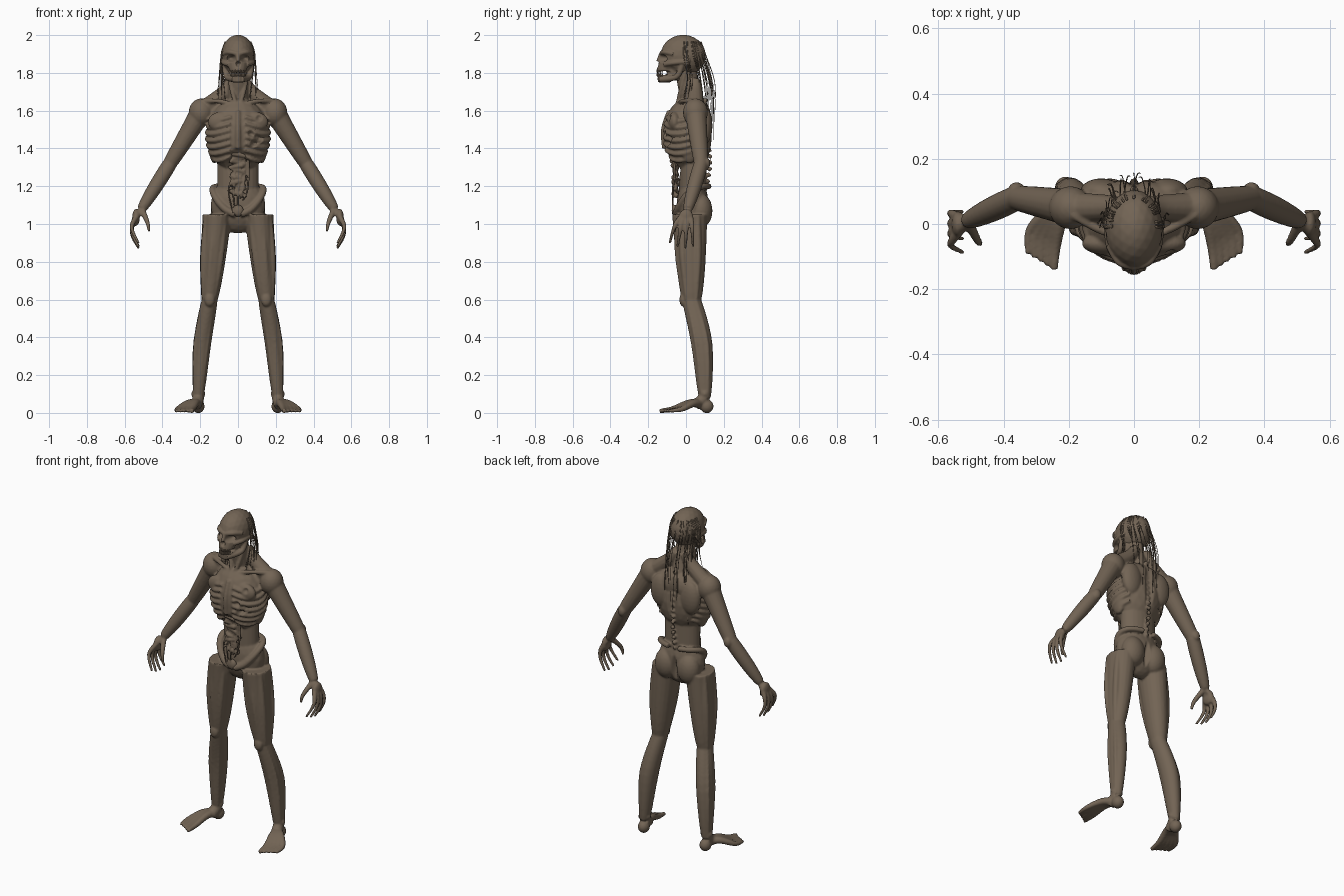
import bpy, bmesh, math, random
from mathutils import Vector, Matrix

if "Cube" in bpy.data.objects:
    bpy.data.objects.remove(bpy.data.objects["Cube"])
random.seed(4)

skin = bpy.data.materials.new("dried brown skin")
skin.use_nodes = True
brown = (.17, .128, .09, 1)
skin.diffuse_color = brown
skin.node_tree.nodes["Principled BSDF"].inputs["Base Color"].default_value = brown


def smooth_path(points, steps):
    """Catmull-Rom curve through the points."""
    points = [Vector(p) for p in points]
    path = []
    for i, (here, after) in enumerate(zip(points, points[1:])):
        before = points[max(i - 1, 0)]
        beyond = points[min(i + 2, len(points) - 1)]
        leave, arrive = (after - before) / 2, (beyond - here) / 2
        for k in range(steps):
            t = k / steps
            ease = t * t * (3 - 2 * t)
            path.append(here.lerp(after, ease) + leave * t * (1 - t) ** 2
                        - arrive * t * t * (1 - t))
    return path + [points[-1]]


def tube(bm, points, start, end=None, swell=0, flat=1, level=False, sides=12):
    """Tapering tube through the points; level rings stay horizontal."""
    end = start if end is None else end
    path = smooth_path(points, 12 // len(points) + 2)
    rings, turn, old = [], Matrix.Identity(3), None
    last = len(path) - 1
    for i, point in enumerate(path):
        way = (path[min(i + 1, last)] - path[max(i - 1, 0)]).normalized()
        if not level:
            if old is None:
                turn = way.to_track_quat('Z', 'Y').to_matrix()
            else:
                turn = old.rotation_difference(way).to_matrix() @ turn
        old = way
        t = i / last
        radius = start + (end - start) * t + swell * math.sin(math.pi * t)
        angles = [math.tau * k / sides for k in range(sides)]
        rings.append([bm.verts.new(point + turn @ Vector(
            (radius * math.cos(a), radius * flat * math.sin(a), 0))) for a in angles])
    for low, high in zip(rings, rings[1:]):
        for k in range(sides):
            bm.faces.new((low[k - 1], low[k], high[k], high[k - 1]))
    bm.faces.new(rings[0])
    bm.faces.new(rings[-1])


def blob(bm, centre, radii):
    place = Matrix.Translation(centre) @ Matrix.Diagonal((*radii, 1))
    bmesh.ops.create_icosphere(bm, subdivisions=3, radius=1, matrix=place)


def mirror(bm):
    """Copy everything so far to the other side."""
    copied = bmesh.ops.duplicate(bm, geom=bm.verts[:] + bm.edges[:] + bm.faces[:])["geom"]
    for item in copied:
        if isinstance(item, bmesh.types.BMVert):
            item.co.x = -item.co.x


def finish(name, bm, voxel=0):
    """Make the object, fusing overlapping masses when a voxel size is given."""
    bmesh.ops.recalc_face_normals(bm, faces=bm.faces[:])
    mesh = bpy.data.meshes.new(name)
    bm.to_mesh(mesh)
    bm.free()
    part = bpy.data.objects.new(name, mesh)
    bpy.context.collection.objects.link(part)
    if voxel:
        fuse = part.modifiers.new("fuse", 'REMESH')
        fuse.mode, fuse.voxel_size = 'VOXEL', voxel
        soften = part.modifiers.new("soften", 'SMOOTH')
        soften.factor, soften.iterations = .5, 3
        graph = bpy.context.evaluated_depsgraph_get()
        fused = bpy.data.meshes.new_from_object(part.evaluated_get(graph))
        part.modifiers.clear()
        part.data = fused
    part.data.materials.clear()
    part.data.materials.append(skin)
    part.data.polygons.foreach_set("use_smooth", [True] * len(part.data.polygons))
    return part


def dent(part, centre, radii, push):
    """Push the surface inside an ellipsoid."""
    for vert in part.data.vertices:
        offset = vert.co - Vector(centre)
        reach = sum((o / r) ** 2 for o, r in zip(offset, radii))
        if reach < 1:
            vert.co += Vector(push) * (1 - reach) ** 1.5


# Joints of the left side
hip = Vector((.11, .02, 1.05))
knee = Vector((.15, .03, .6))
ankle = Vector((.21, .1, .08))
shoulder = Vector((.19, .05, 1.6))
elbow = Vector((.36, .08, 1.32))
wrist = Vector((.51, .01, 1.08))
chest_centre, chest_size = Vector((0, .01, 1.47)), Vector((.165, .13, .2))


def around(angle):
    """Horizontal direction, turning from the front towards the left."""
    return Vector((math.sin(angle), -math.cos(angle), 0))


def on_chest(angle, z):
    height = (z - chest_centre.z) / chest_size.z
    spot = around(angle) * chest_size * math.sqrt(1 - height * height)
    return Vector((spot.x, spot.y + chest_centre.y, z))


body = bmesh.new()

# Leg with wasted muscle strands, kneecap and ankle bones
calf = knee.lerp(ankle, .45) + Vector((.012, .022, 0))
tube(body, [hip, knee], .078, .043, swell=.006, flat=1.2, level=True, sides=20)
tube(body, [knee, calf, ankle], .042, .026, swell=.013, flat=1.2, level=True, sides=20)
for angle in (-.6, .2, .9, 2.2):
    side = around(angle)
    tube(body, [hip + side * .07, hip.lerp(knee, .5) + side * .066, knee + side * .04],
         .014, .01, swell=.006)
    tube(body, [knee + side * .035, calf + side * .048, ankle + side * .025], .012, .008)
blob(body, knee + Vector((0, -.045, 0)), (.028, .02, .038))
for side in (-1, 1):
    blob(body, ankle + Vector((side * .026, 0, .02)), (.011, .016, .018))

# Foot fanned out into toes
blob(body, ankle + Vector((0, .01, -.045)), (.033, .036, .037))
tube(body, [ankle, ankle + Vector((.01, -.05, -.04))], .032, .03)
for toe in range(5):
    x, tip = .24 + .02 * toe, -.14 + .012 * toe
    ball = Vector((x, tip + .07, .02))
    tube(body, [ankle + Vector((0, -.02, -.03)), ankle.lerp(ball, .5), ball, (x + .005, tip, .01)],
         .026, .008 if toe else .011)

# Arm and hand with curled fingers
tube(body, [shoulder, elbow], .06, .037, sides=16)
tube(body, [elbow, wrist], .038, .025, swell=.007, sides=16)
blob(body, shoulder + Vector((.005, 0, -.01)), (.066, .066, .075))
blob(body, elbow + Vector((0, .03, 0)), (.024, .018, .03))
blob(body, wrist + Vector((.03, -.01, -.045)), (.02, .04, .045))
for finger in range(4):
    spread = Vector((0, .03 - .026 * finger, 0))
    droop = Vector((0, 0, -.02 * math.sin(finger + .5)))
    tube(body, [wrist, wrist + spread + Vector((.045, -.01, -.07)),
                wrist + spread * 1.3 + droop + Vector((.05, -.015, -.12)),
                wrist + spread * 1.6 + droop + Vector((.015, -.02, -.19))], .017, .007, sides=8)
tube(body, [wrist, wrist + Vector((-.03, -.06, -.07)), wrist + Vector((-.04, -.07, -.12))],
     .018, .007, sides=8)

# Trapezius, shoulder blade, breast, flank and buttock
tube(body, [(.03, .05, 1.76), (.08, .05, 1.69), shoulder], .028, .05)
blob(body, (.1, .1, 1.52), (.065, .04, .1))
blob(body, (.085, -.06, 1.54), (.075, .035, .055))
blob(body, (.125, .02, 1.45), (.035, .06, .13))
blob(body, (.075, .08, 1.07), (.07, .06, .09))

# Collar bone, throat cord and hip crest
tube(body, [(.012, -.045, 1.63), (.1, -.02, 1.65), shoulder + Vector((0, -.02, .05))], .011, .014)
tube(body, [(.01, -.045, 1.63), (.035, -.025, 1.72), (.05, 0, 1.82)], .012)
crest = []
for step in range(8):
    angle = .1 + step * .4
    rim = around(angle) * Vector((.135, .09, 0))
    crest.append(rim + Vector((0, .035, 1.2 - .15 * math.cos(angle / 2) ** 6)))
tube(body, crest, .02, .015)

# Ribs
for rib in range(7):
    bars = []
    for step in range(7):
        angle = .25 + step * .35
        bars.append(on_chest(angle, 1.37 + .035 * rib - .035 * math.sin(angle * 1.5)))
    tube(body, bars, .012, sides=6)
mirror(body)

# Trunk, neck, breastbone and spine
blob(body, chest_centre, chest_size)
blob(body, (0, .05, 1.57), (.17, .085, .09))
blob(body, (0, .035, 1.1), (.145, .085, .15))
tube(body, [(0, .035, 1.1), (0, .03, 1.45)], .11, flat=.65, level=True, sides=24)
tube(body, [(0, .05, 1.6), (0, .01, 1.75), (0, 0, 1.86)], .058, .048, flat=1.1, level=True)
tube(body, [on_chest(0, z / 10) for z in (14, 15, 16)], .016, .012)
for bone in range(16):
    blob(body, (0, .1 + .035 * math.sin(bone / 5), 1.16 + .033 * bone), (.013, .014, .012))
body = finish("body", body, .006)

# Open belly, spine furrow, buttock cleft and torn chest
dent(body, (0, -.07, 1.32), (.075, .07, .1), (0, .045, 0))
dent(body, (0, .15, 1.5), (.035, .07, .2), (0, -.02, 0))
dent(body, (0, .15, 1.06), (.022, .09, .1), (0, -.03, 0))
for wound in range(6):
    spot = on_chest(random.uniform(.4, .9), random.uniform(1.4, 1.6))
    dent(body, spot, (.02, .06, .02), (0, .016, 0))

# Skull: jaw, cheek and brow bones, ears, then the central masses
head = bmesh.new()
tube(head, [(.07, -.02, 1.85), (.06, -.05, 1.78), (.02, -.14, 1.765)], .015)
tube(head, [(.08, 0, 1.86), (.073, -.07, 1.853), (.045, -.115, 1.845)], .013)
tube(head, [(.075, -.065, 1.9), (.045, -.115, 1.91), (0, -.13, 1.9)], .013)
blob(head, (.086, .005, 1.86), (.007, .018, .026))
mirror(head)
blob(head, (0, -.015, 1.892), (.088, .12, .11))
tube(head, [(0, -.05, 1.9), (0, -.1, 1.81)], .073, .045, flat=1.2, level=True, sides=20)
tube(head, [(0, -.1, 1.79), (0, -.115, 1.75)], .043, .028, flat=1.2, level=True, sides=20)
tube(head, [(0, -.06, 1.76), (0, -.05, 1.85)], .04, .055, level=True)
tube(head, [(0, -.13, 1.9), (0, -.15, 1.86)], .013, .008)
head = finish("head", head, .004)

# Eye sockets, hollow cheeks and nose hole
for side in (-1, 1):
    dent(head, (side * .034, -.125, 1.877), (.028, .05, .023), (0, .04, 0))
    dent(head, (side * .065, -.085, 1.815), (.025, .035, .025), (side * -.014, 0, 0))
dent(head, (0, -.145, 1.845), (.014, .04, .017), (0, .025, 0))

# Teeth
teeth = bmesh.new()
for row in (1.79, 1.81):
    for tooth in range(-5, 6):
        arc = around(tooth / 5) * Vector((.04, .055, 0))
        blob(teeth, arc + Vector((0, -.097, row)), (.005, .004, .01))
finish("teeth", teeth)

# Entrails coiled in the belly, with hanging strips
entrails = bmesh.new()
coil = []
for turn in range(22):
    z = 1.41 - turn / 80
    coil.append((.045 * math.sin(turn * 1.9), -.055 - max(z - 1.3, 0) * .3 + .012 * math.cos(turn * 2.7), z))
tube(entrails, coil, .014, sides=8)
for strip in range(-2, 3):
    x = strip * .025
    tube(entrails, [(x, -.08, 1.4), (x * .7 + .02, -.06, 1.29), (x, -.07, 1.18),
                    (x / 2, -.07, random.uniform(1.04, 1.14))], .009, .004, sides=6)
blob(entrails, (0, -.058, 1.07), (.03, .018, .032))
finish("entrails", entrails, .004)

# Thin strands of hair, longest at the back
hair = bmesh.new()
for strand in range(34):
    angle = random.uniform(-1.7, 1.7)
    back = max(math.cos(angle), 0)
    scalp = Vector((.09 * math.sin(angle), .118 * back - .012, 1.89))
    length = random.uniform(.2, .27) + (random.uniform(0, .28) if back > .5 else 0)
    drift = Vector((random.uniform(-.03, .03), .05 * back, -length))
    tube(hair, [scalp * Vector((.75, .75, 1)) + Vector((0, 0, .075)), scalp,
                scalp.lerp(scalp + drift, .5) + Vector((0, .02, 0)), scalp + drift],
         random.uniform(.002, .004), .001, sides=5)
finish("hair", hair)
